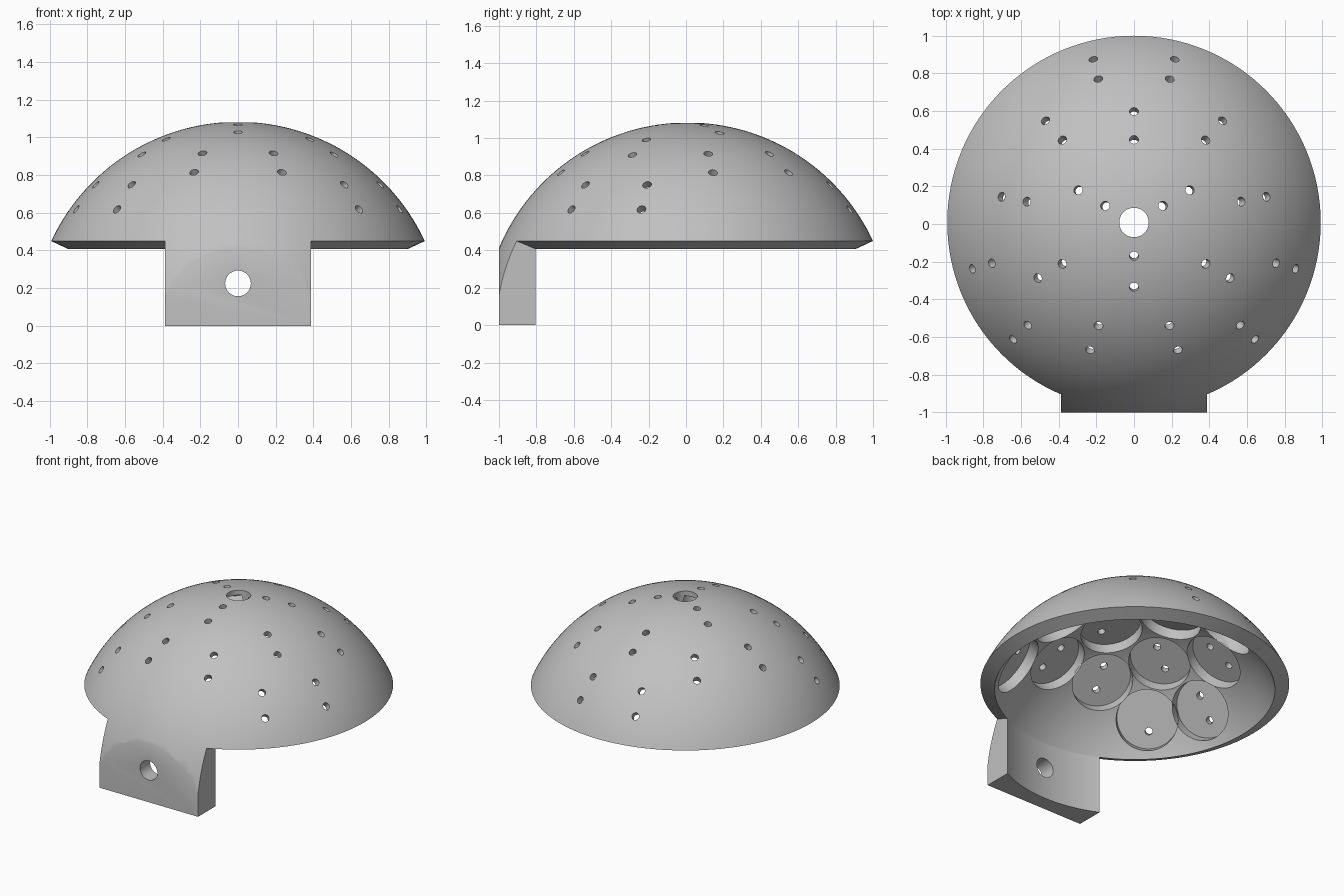
import bpy, bmesh
from math import radians, pi, sin, cos, asin
from mathutils import Matrix, Vector

if "Cube" in bpy.data.objects:
    bpy.data.objects.remove(bpy.data.objects["Cube"], do_unlink=True)

CENTRE = Vector((0, 0.008, -0.01))    # centre of the dome's sphere
OUTER, INNER, BORE = 1.093, 0.992, 0.9
RIM = asin(BORE / INNER)              # rim angle measured from the top
TAB_HALF = 0.387
POCKET_R, POCKET_FLOOR = 0.199, 1.043
HOLE_GAP, HOLE_R = 0.085, 0.024

grey = bpy.data.materials.new("light_grey")
grey.use_nodes = True
grey.diffuse_color = (0.53, 0.53, 0.53, 1)
grey.node_tree.nodes["Principled BSDF"].inputs["Base Color"].default_value = grey.diffuse_color


def make_object(name, bm):
    bmesh.ops.recalc_face_normals(bm, faces=bm.faces)
    mesh = bpy.data.meshes.new(name)
    bm.to_mesh(mesh)
    bm.free()
    mesh.materials.append(grey)
    obj = bpy.data.objects.new(name, mesh)
    bpy.context.collection.objects.link(obj)
    return obj


def lathe(name, profile, steps=128):
    """Revolve a closed (radius, height) profile about the dome's axis."""
    bm = bmesh.new()
    verts = [bm.verts.new((r, 0, z)) for r, z in profile]
    edges = [bm.edges.new((a, b)) for a, b in zip(verts, verts[1:] + verts[:1])]
    bmesh.ops.spin(bm, geom=verts + edges, cent=(0, 0, 0), axis=(0, 0, 1),
                   angle=2 * pi, steps=steps, use_merge=True)
    bmesh.ops.remove_doubles(bm, verts=bm.verts, dist=1e-5)
    # drop the collapsed strip that lies on the axis
    bmesh.ops.delete(bm, geom=[e for e in bm.edges if not e.link_faces], context='EDGES')
    bmesh.ops.translate(bm, verts=bm.verts, vec=CENTRE)
    return make_object(name, bm)


def add_cylinder(bm, radius, low, high, frame, segments):
    """Cylinder along the frame's local z axis."""
    bmesh.ops.create_cone(bm, cap_ends=True, segments=segments, radius1=radius,
                          radius2=radius, depth=high - low,
                          matrix=frame @ Matrix.Translation((0, 0, (low + high) / 2)))


def combine(target, tool, operation, self_cross=False):
    mod = target.modifiers.new(operation.lower(), 'BOOLEAN')
    mod.operation, mod.solver, mod.object = operation, 'EXACT', tool
    mod.use_self = self_cross
    bpy.ops.object.select_all(action='DESELECT')
    bpy.context.view_layer.objects.active = target
    target.select_set(True)
    bpy.ops.object.modifier_apply(modifier=mod.name)
    bpy.data.objects.remove(tool, do_unlink=True)


# Hollow body: spherical outside, spherical inside running into a straight bore
def arc(radius, end, count):
    return [(radius * sin(end * i / count), radius * cos(end * i / count))
            for i in range(count + 1)]


outside = arc(OUTER, radians(96), 48)
inside = arc(INNER, RIM, 32)
dome = lathe("dome", outside + [(BORE, outside[-1][1])] + inside[::-1])

# Region to keep: everything above the radial rim cut, plus the mounting tab
reach = 1.5
keep = lathe("keep_region", [(0, 0), (reach * sin(RIM), reach * cos(RIM)),
                             (reach * sin(RIM), reach), (0, reach)])
bm = bmesh.new()
bmesh.ops.create_cube(bm, size=1, matrix=Matrix.Translation((0, -0.75, 0.3))
                      @ Matrix.Diagonal((2 * TAB_HALF, 0.5, 0.6, 1)))
combine(keep, make_object("tab_block", bm), 'UNION')
combine(dome, keep, 'INTERSECT')

# Round flat-bottomed pockets inside the dome, in threefold rings:
# (tilt from the top, turns within each third)
rings = [(13.8, [0]), (28.2, [60]), (36.5, [-19, 19]), (50.4, [46, 74])]
frames = [Matrix.Translation(CENTRE) @ Matrix.Rotation(radians(30 + 120 * third + turn), 4, 'Z')
          @ Matrix.Rotation(radians(tilt), 4, 'Y')
          for tilt, turns in rings for turn in turns for third in range(3)]

pockets, holes = bmesh.new(), bmesh.new()
for frame in frames:
    add_cylinder(pockets, POCKET_R, 0.85, POCKET_FLOOR, frame, 64)
    for side in (-1, 1):
        add_cylinder(holes, HOLE_R, 0.8, 1.2,
                     frame @ Matrix.Translation((side * HOLE_GAP, 0, 0)), 24)
combine(dome, make_object("pockets", pockets), 'DIFFERENCE', True)

# Pin holes through each pocket, top opening and tab hole
add_cylinder(holes, 0.078, 0.7, 1.3, Matrix.Translation(CENTRE), 48)
add_cylinder(holes, 0.068, 0.7, 1.2,
             Matrix.Translation((0, 0, 0.225)) @ Matrix.Rotation(pi / 2, 4, 'X'), 48)
combine(dome, make_object("holes", holes), 'DIFFERENCE')

bpy.ops.object.shade_smooth_by_angle(angle=radians(25))
